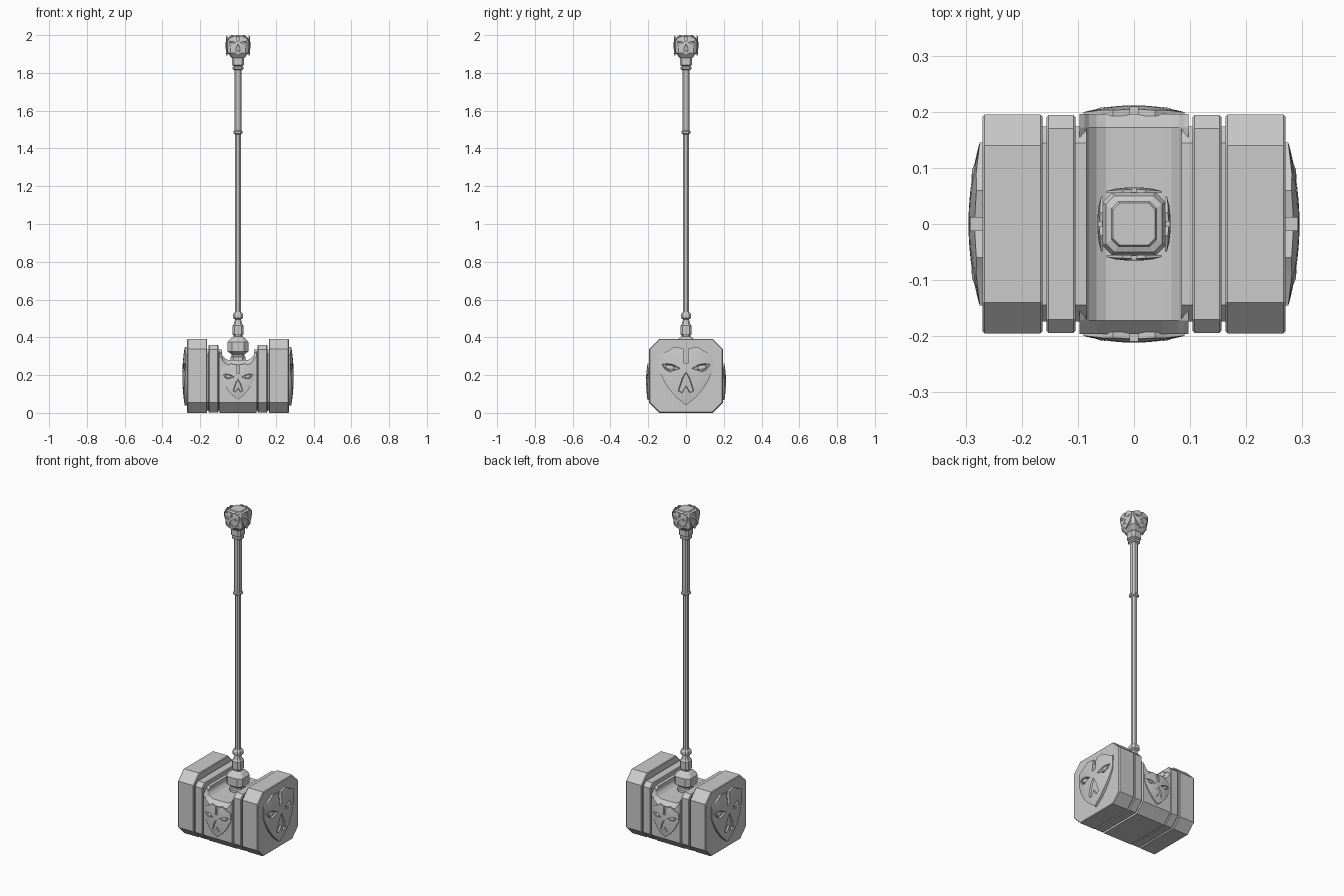
import bpy, bmesh, math
from mathutils import Matrix, Vector
from mathutils.geometry import delaunay_2d_cdt

if "Cube" in bpy.data.objects:
    bpy.data.objects.remove(bpy.data.objects["Cube"])

steel = bpy.data.materials.new("grey steel")
steel.diffuse_color = (0.6, 0.6, 0.6, 1)
steel.use_nodes = True
steel.node_tree.nodes["Principled BSDF"].inputs["Base Color"].default_value = steel.diffuse_color


def finish(name, bm, bevel=0, smooth=None):
    bmesh.ops.recalc_face_normals(bm, faces=bm.faces)
    me = bpy.data.meshes.new(name)
    bm.to_mesh(me)
    bm.free()
    ob = bpy.data.objects.new(name, me)
    bpy.context.collection.objects.link(ob)
    me.materials.append(steel)
    if bevel:
        mod = ob.modifiers.new("edge bevel", 'BEVEL')
        mod.width, mod.segments = bevel, 1
        mod.limit_method, mod.angle_limit = 'ANGLE', math.radians(60)
    if smooth:
        bpy.ops.object.select_all(action='DESELECT')
        ob.select_set(True)
        bpy.context.view_layer.objects.active = ob
        bpy.ops.object.shade_smooth_by_angle(angle=math.radians(smooth))
    return ob


def loft(bm, rings):
    loops = [[bm.verts.new(p) for p in ring] for ring in rings]
    n = len(loops[0])
    for a, b in zip(loops, loops[1:]):
        for i in range(n):
            j = (i + 1) % n
            bm.faces.new((a[i], a[j], b[j], b[i]))
    bm.faces.new(loops[0][::-1])
    bm.faces.new(loops[-1])


def slab(name, x0, x1, hy, z0, z1, top, bottom, bevel=0):
    """Block with a chamfered cross-section, running along x."""
    right = [(hy - bottom, z0), (hy, z0 + bottom), (hy, z1 - top), (hy - top, z1)]
    prof = right + [(-y, z) for y, z in right[::-1]]
    bm = bmesh.new()
    loft(bm, [[(x, y, z) for y, z in prof] for x in (x0, x1)])
    return finish(name, bm, bevel)


def column(name, levels, cut):
    """Stack of corner-cut squares: levels are (height, half width)."""
    rings = []
    for z, r in levels:
        c = r * (1 - cut)
        rings.append([(r, -c, z), (r, c, z), (c, r, z), (-c, r, z),
                      (-r, c, z), (-r, -c, z), (-c, -r, z), (c, -r, z)])
    bm = bmesh.new()
    loft(bm, rings)
    return finish(name, bm)


# Domed mask plate: outline with brow notch, eye sockets and forked mouth
HALF = [(0.012, 0.07), (0.012, 0.145), (0.06, 0.155), (0.09, 0.135), (0.145, 0.11),
        (0.142, 0.03), (0.115, -0.03), (0.085, -0.075), (0.05, -0.115), (0, -0.155)]
OUTLINE = HALF[::-1] + [(-u, v) for u, v in HALF[:-1]]
EYE = [(0.03, 0.04), (0.06, 0.03), (0.085, 0.022), (0.11, 0.034),
       (0.128, 0.062), (0.10, 0.066), (0.07, 0.062)]
MOUTH_HALF = [(0.02, -0.01), (0.03, -0.04), (0.042, -0.08), (0.02, -0.09)]
MOUTH = [(0, -0.055)] + [(u, v) for u, v in MOUTH_HALF[::-1]] + [(0, 0.022)] + \
        [(-u, v) for u, v in MOUTH_HALF]


def dome(u, v):
    return 0.004 + 0.021 * (1 - (u / 0.15) ** 2) * (1 - 0.65 * (v / 0.16) ** 2)


def mask(name, centre, angle, scale):
    loops = [OUTLINE, EYE, [(-u, v) for u, v in EYE[::-1]], MOUTH]
    pts, faces = [], []
    for lp in loops:
        faces.append(list(range(len(pts), len(pts) + len(lp))))
        pts += [Vector(p) for p in lp]
    pts += [Vector((i * 0.021 + 0.001, j * 0.021)) for i in range(-7, 8) for j in range(-8, 9)]
    vs, _, fs, _, _, src = delaunay_2d_cdt(pts, [], faces, 1, 1e-5)
    bm = bmesh.new()
    bv = [bm.verts.new((p.x, p.y, dome(p.x, p.y))) for p in vs]
    sunk = []
    for f, s in zip(fs, src):
        if 0 not in s:
            continue
        face = bm.faces.new([bv[i] for i in f])
        face.normal_update()
        if face.normal.z < 0:
            face.normal_flip()
        if len(s) > 1:
            sunk.append(face)
    bmesh.ops.delete(bm, geom=[v for v in bm.verts if not v.link_faces], context='VERTS')
    bm.normal_update()
    bmesh.ops.inset_region(bm, faces=sunk, thickness=0.004, depth=-0.009, use_even_offset=False)
    # outer rim walls down to the block
    rim = [e for e in bm.edges if e.is_boundary]
    new = bmesh.ops.extrude_edge_only(bm, edges=rim)["geom"]
    for v in new:
        if isinstance(v, bmesh.types.BMVert):
            v.co.z = -0.006
    # almond eyeballs
    for s in (-1, 1):
        m = Matrix.Translation((s * 0.084, 0.045, dome(0.084, 0.045) - 0.008)) @ \
            Matrix.Rotation(s * 0.2, 4, 'Z') @ Matrix.Diagonal((0.027, 0.014, 0.01, 1))
        bmesh.ops.create_uvsphere(bm, u_segments=10, v_segments=6, radius=1, matrix=m)
    place = Matrix.Translation(centre) @ Matrix.Rotation(angle, 4, 'Z') @ \
        Matrix.Rotation(math.pi / 2, 4, 'X') @ Matrix.Scale(scale, 4)
    bm.transform(place)
    return finish(name, bm, smooth=25)


# Hammer head: end blocks, bands and recessed core on both sides
for s, side in ((-1, "left"), (1, "right")):
    def span(a, b):
        return sorted((s * a, s * b))
    slab(side + "_end_block", *span(0.163, 0.27), 0.195, 0, 0.392, 0.055, 0.055, 0.004)
    slab(side + "_band", *span(0.104, 0.156), 0.194, 0.002, 0.36, 0.024, 0.053, 0.004)
    slab(side + "_core", *span(0.085, 0.17), 0.174, 0.012, 0.335, 0.03, 0.045)

# Centre block with scooped top: side profile lofted through y
scoop = [(0.097, 0.325), (0.088, 0.315), (0.08, 0.3), (0.067, 0.287), (0.05, 0.279)]
bm = bmesh.new()
rings = []
for y, low, drop in ((-0.196, 0.055, 0.025), (-0.172, 0.031, 0), (-0.141, 0, 0),
                     (0.141, 0, 0), (0.172, 0.031, 0), (0.196, 0.055, 0.025)):
    rings.append([(-0.097, y, low), (0.097, y, low)] +
                 [(x, y, z - drop) for x, z in scoop] +
                 [(-x, y, z - drop) for x, z in scoop[::-1]])
loft(bm, rings)
finish("scooped_centre_block", bm)

# Masks on the two striking faces and the two broad sides
mask("right_mask", (0.27, 0, 0.195), math.pi / 2, 1)
mask("left_mask", (-0.27, 0, 0.195), -math.pi / 2, 1)
mask("front_mask", (0, -0.196, 0.165), 0, 0.62)
mask("back_mask", (0, 0.196, 0.165), math.pi, 0.62)

# Handle, from the head upwards
column("base_collar", [(0.26, 0.04), (0.295, 0.04), (0.3, 0.034), (0.31, 0.034),
                       (0.325, 0.055), (0.375, 0.055), (0.397, 0.036), (0.405, 0.024),
                       (0.415, 0.024)], 0.4)
column("neck_block", [(0.41, 0.024), (0.418, 0.029), (0.462, 0.029), (0.472, 0.022),
                      (0.495, 0.016), (0.502, 0.026), (0.522, 0.026), (0.535, 0.018)], 0.4)
column("shaft", [(0.52, 0.016), (1.49, 0.016)], 0.586)
column("grip", [(1.475, 0.017), (1.48, 0.024), (1.49, 0.024), (1.495, 0.019),
                (1.82, 0.019)], 0.45)
column("pommel_collar", [(1.815, 0.02), (1.82, 0.028), (1.832, 0.028), (1.836, 0.022),
                         (1.843, 0.033), (1.88, 0.033), (1.886, 0.036)], 0.35)
column("pommel", [(1.88, 0.034), (1.905, 0.056), (1.975, 0.056), (1.99, 0.05),
                  (1.994, 0.04), (2.0, 0.037)], 0.3)
for i, side in enumerate(("front", "right", "back", "left")):
    a = i * math.pi / 2
    mask("pommel_" + side + "_mask", (math.sin(a) * 0.057, -math.cos(a) * 0.057, 1.944), a, 0.34)
